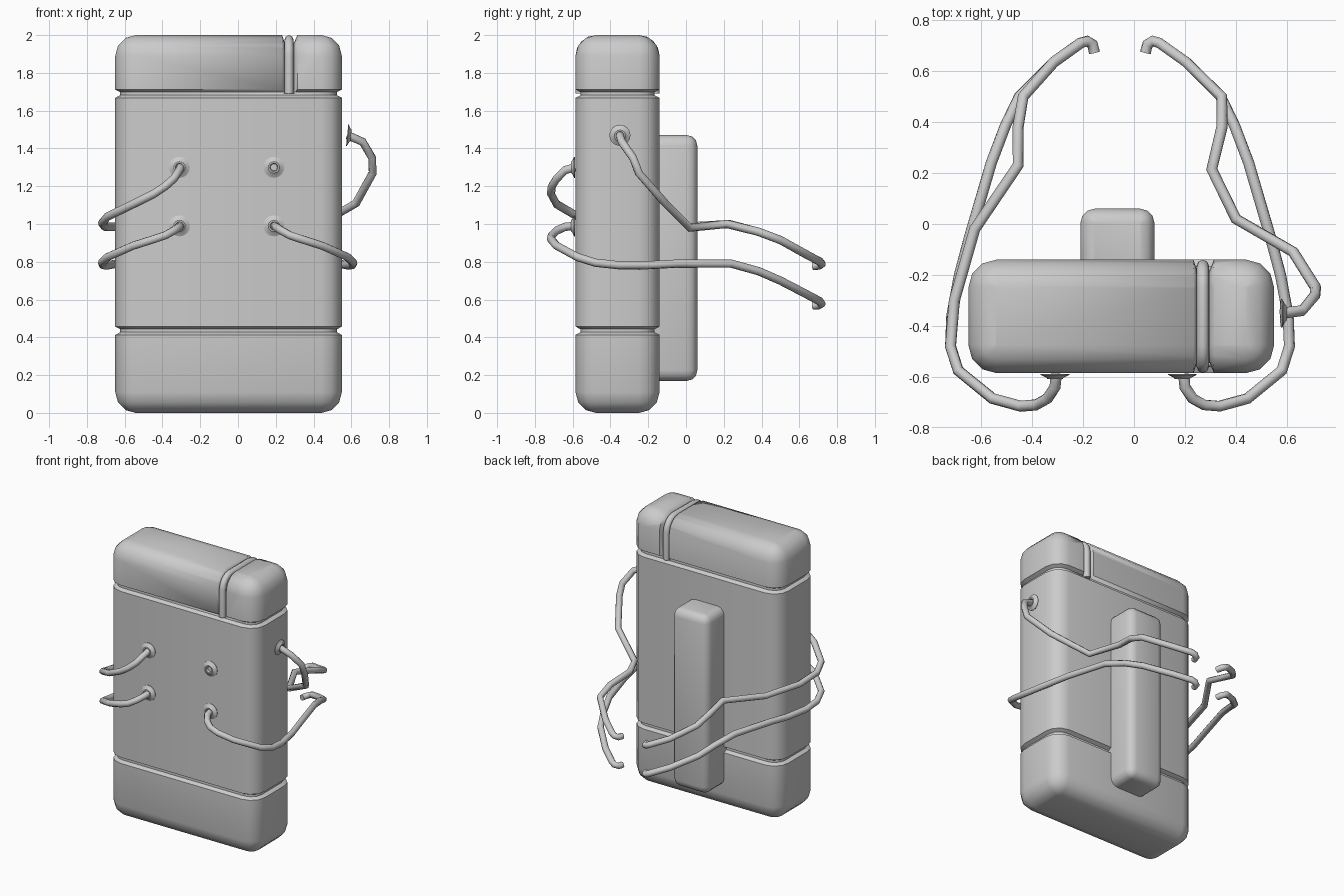
import bpy, bmesh, math
from mathutils import Matrix, Vector

if "Cube" in bpy.data.objects:
    bpy.data.objects.remove(bpy.data.objects["Cube"])


def finish(bm, name, angle=42):
    bmesh.ops.recalc_face_normals(bm, faces=bm.faces)
    me = bpy.data.meshes.new(name)
    bm.to_mesh(me)
    bm.free()
    ob = bpy.data.objects.new(name, me)
    bpy.context.collection.objects.link(ob)
    bpy.ops.object.select_all(action='DESELECT')
    ob.select_set(True)
    bpy.context.view_layer.objects.active = ob
    bpy.ops.object.shade_smooth_by_angle(angle=math.radians(angle))
    return ob


def loft(bm, rings, caps=True):
    rows = [[bm.verts.new(p) for p in r] for r in rings]
    n = len(rows[0])
    for a, b in zip(rows, rows[1:]):
        for i in range(n):
            j = (i + 1) % n
            bm.faces.new((a[i], a[j], b[j], b[i]))
    if caps:
        bm.faces.new(rows[0][::-1])
        bm.faces.new(rows[-1])


def rounded_box(name, x0, x1, y0, y1, z0, z1, r, grooves=(), seg=3):
    # stacked rounded rectangles, with inset levels for the ends and grooves
    arc = [(r - r * math.sin(t), r - r * math.cos(t))
           for t in [math.pi / 2 * i / seg for i in range(seg + 1)]]
    levels = [(z0 + h, min(d, r * 0.98)) for d, h in arc]
    for g in grooves:
        levels += [(g - 0.022, 0), (g - 0.008, 0.026), (g + 0.008, 0.026), (g + 0.022, 0)]
    levels += [(z1 - h, min(d, r * 0.98)) for d, h in reversed(arc)]
    rings = []
    for z, d in levels:
        ring = []
        for k, (cx, cy) in enumerate([(x1 - r, y1 - r), (x0 + r, y1 - r), (x0 + r, y0 + r), (x1 - r, y0 + r)]):
            for i in range(seg + 1):
                a = math.pi / 2 * (k + i / seg)
                ring.append((cx + (r - d) * math.cos(a), cy + (r - d) * math.sin(a), z))
        rings.append(ring)
    bm = bmesh.new()
    loft(bm, rings)
    return finish(bm, name)


def tube(name, pts, radius=0.022):
    cu = bpy.data.curves.new(name, 'CURVE')
    cu.dimensions = '3D'
    cu.bevel_depth = radius
    cu.bevel_resolution = 2
    cu.use_fill_caps = True
    sp = cu.splines.new('POLY')
    sp.points.add(len(pts) - 1)
    for p, c in zip(sp.points, pts):
        p.co = (*c, 1)
    sp.use_smooth = True
    ob = bpy.data.objects.new(name, cu)
    bpy.context.collection.objects.link(ob)


def socket(name, loc, direction):
    # flared disc with a raised lip and a shallow hole, turned about its axis
    prof = [(0.056, 0), (0.056, 0.004), (0.034, 0.015), (0.03, 0.02), (0.022, 0.02), (0.018, 0.006)]
    bm = bmesh.new()
    loft(bm, [[(r * math.cos(a), r * math.sin(a), h) for a in [math.tau * i / 16 for i in range(16)]]
              for r, h in prof])
    rot = Vector(direction).to_track_quat('Z', 'Y').to_matrix().to_4x4()
    bm.transform(Matrix.Translation(loc) @ rot)
    finish(bm, name, 35)


def over_top(o, seg=4):
    # path up the front, over the top and down the back, offset by o
    r, y0, y1, z1 = 0.11, -0.585, -0.14, 2.0
    arc = [math.pi / 2 * i / seg for i in range(seg + 1)]
    pts = [(y0 - o, 1.69)]
    pts += [(y0 + r - (r + o) * math.cos(a), z1 - r + (r + o) * math.sin(a)) for a in arc]
    pts += [(y1 - r + (r + o) * math.sin(a), z1 - r + (r + o) * math.cos(a)) for a in arc]
    return pts + [(y1 + o, 1.69)]


# main body with two grooves
body = rounded_box("pack_body", -0.65, 0.55, -0.585, -0.14, 0, 2, 0.11, (0.435, 1.69))

# channel for the strap
section = [(0.23, 0.01), (0.247, -0.04), (0.297, -0.04), (0.318, 0.01)]
paths = [[(x, y, z) for y, z in over_top(o)] for x, o in section]
bm = bmesh.new()
loft(bm, list(zip(*paths)))
cutter = finish(bm, "strap_channel_cutter")
cutter.hide_render = True
cutter.hide_set(True)
mod = body.modifiers.new("channel", 'BOOLEAN')
mod.operation = 'DIFFERENCE'
mod.solver = 'EXACT'
mod.object = cutter

# strap over the lid
tube("lid_strap", [(0.27, y, z) for y, z in over_top(-0.024)], 0.024)

# spine block on the back
rounded_box("spine_block", -0.21, 0.08, -0.25, 0.06, 0.17, 1.47, 0.055)

# hose sockets
for x in (-0.31, 0.19):
    for z in (1.3, 0.99):
        socket("front_socket", (x, -0.588, z), (0, -1, 0))
socket("side_socket", (0.578, -0.35, 1.47), (1, 0, -0.1))


# hoses, with x measured outward from the shared middle line
MID = -0.055


def side(pts, s):
    return [(MID + s * x, y, z) for x, y, z in pts]


def hook(z):
    return [(0.26, 0.635, z + 0.04), (0.155, 0.71, z), (0.13, 0.718, z - 0.012),
            (0.108, 0.705, z - 0.02), (0.1, 0.672, z - 0.022)]


lower = [(0.25, -0.59, 0.99), (0.255, -0.64, 0.985), (0.285, -0.685, 0.965), (0.33, -0.71, 0.94),
         (0.39, -0.715, 0.92), (0.5, -0.685, 0.885), (0.635, -0.575, 0.825), (0.665, -0.48, 0.795),
         (0.66, -0.36, 0.782), (0.63, -0.2, 0.782), (0.59, -0.05, 0.79), (0.505, 0.24, 0.79),
         (0.45, 0.385, 0.75), (0.395, 0.5, 0.7)] + hook(0.59)
upper_left = [(0.25, -0.59, 1.3), (0.255, -0.64, 1.285), (0.285, -0.685, 1.24), (0.33, -0.71, 1.2),
              (0.39, -0.715, 1.16), (0.5, -0.685, 1.105), (0.635, -0.575, 1.04), (0.665, -0.48, 1.005),
              (0.65, -0.3, 0.985), (0.57, -0.02, 0.985), (0.4, 0.23, 1.0), (0.4, 0.38, 0.96),
              (0.38, 0.5, 0.915)] + hook(0.8)
upper_right = [(0.635, -0.35, 1.47), (0.715, -0.34, 1.435), (0.765, -0.28, 1.35), (0.768, -0.25, 1.27),
               (0.68, -0.11, 1.11), (0.455, 0.02, 0.98), (0.36, 0.215, 1.0), (0.4, 0.38, 0.96),
               (0.4, 0.5, 0.915)] + hook(0.8)

tube("lower_left_hose", side(lower, -1))
tube("lower_right_hose", side(lower, 1))
tube("upper_left_hose", side(upper_left, -1))
tube("upper_right_hose", side(upper_right, 1))
